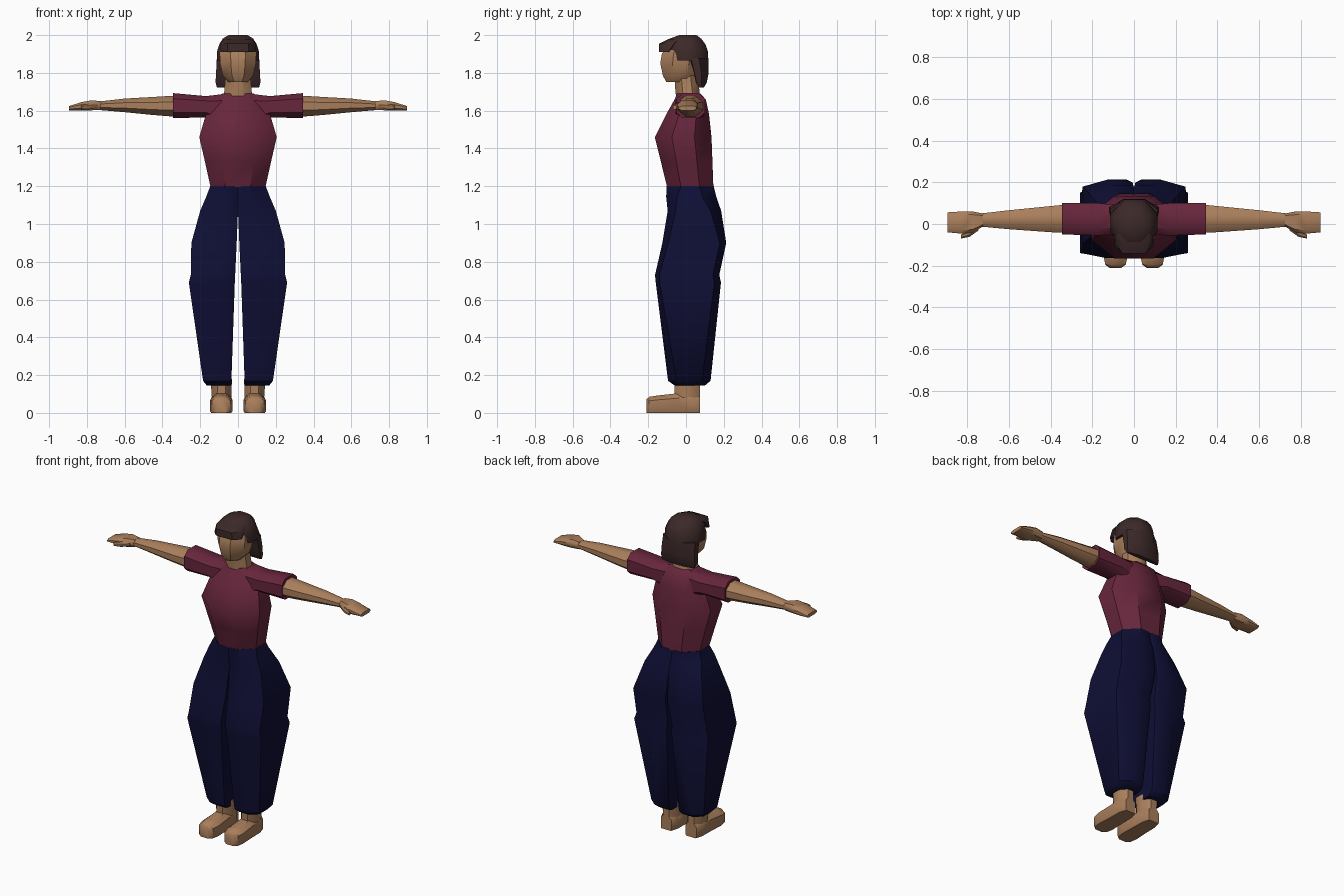
import bpy, bmesh, math


def material(name, rgb):
    m = bpy.data.materials.new(name)
    m.diffuse_color = (*rgb, 1)
    return m


SKIN = material("tan skin", (0.40, 0.21, 0.105))
SHIRT = material("maroon cloth", (0.135, 0.019, 0.045))
NAVY = material("navy cloth", (0.0045, 0.0045, 0.035))
HAIR = material("dark brown hair", (0.046, 0.022, 0.022))


def octagon(axis, p, a0, a1, b0, b1, cut=(.3, .3)):
    """Box section across an axis with cut corners; cut is one pair or four pairs."""
    c = [cut] * 4 if not isinstance(cut[0], tuple) else cut
    w, h = a1 - a0, b1 - b0
    pts = [(a0, b0 + c[0][1] * h), (a0 + c[0][0] * w, b0),
           (a1 - c[1][0] * w, b0), (a1, b0 + c[1][1] * h),
           (a1, b1 - c[2][1] * h), (a1 - c[2][0] * w, b1),
           (a0 + c[3][0] * w, b1), (a0, b1 - c[3][1] * h)]
    place = {'x': lambda a, b: (p, a, b), 'y': lambda a, b: (a, p, b), 'z': lambda a, b: (a, b, p)}
    return [place[axis](a, b) for a, b in pts]


def loft(name, mat, axis, sections, cut=(.3, .3), mirror=False, angle=40):
    """Skin a row of octagon sections into one closed part."""
    bm = bmesh.new()
    rings = [[bm.verts.new(v) for v in octagon(axis, *s[:5], s[5] if len(s) > 5 else cut)]
             for s in sections]
    for r, q in zip(rings, rings[1:]):
        for i in range(8):
            j = (i + 1) % 8
            bm.faces.new((r[i], r[j], q[j], q[i]))
    bm.faces.new(rings[0])
    bm.faces.new(rings[-1])
    bmesh.ops.recalc_face_normals(bm, faces=bm.faces)
    me = bpy.data.meshes.new(name)
    bm.to_mesh(me)
    bm.free()
    me.materials.append(mat)
    ob = bpy.data.objects.new(name, me)
    bpy.context.collection.objects.link(ob)
    bpy.ops.object.select_all(action='DESELECT')
    ob.select_set(True)
    bpy.context.view_layer.objects.active = ob
    bpy.ops.object.shade_smooth_by_angle(angle=math.radians(angle))
    if mirror:
        ob.modifiers.new("mirror", 'MIRROR').use_mirror_merge = False
    return ob


# shirt body and sleeves
loft("shirt_body", SHIRT, 'z', [
    (1.195, -.145, .145, -.10, .145), (1.33, -.175, .175, -.133, .14),
    (1.46, -.205, .205, -.165, .135), (1.58, -.17, .17, -.105, .122),
    (1.66, -.14, .14, -.06, .105), (1.69, -.085, .085, -.048, .075)], (.27, .3))
loft("sleeve", SHIRT, 'x', [
    (.06, -.05, .09, 1.52, 1.69), (.17, -.055, .10, 1.565, 1.677),
    (.345, -.05, .10, 1.56, 1.693)], (.22, .22), True)

# arms, hands and thumbs
loft("arm", SKIN, 'x', [
    (.25, -.04, .09, 1.57, 1.68), (.36, -.042, .09, 1.57, 1.678),
    (.46, -.035, .08, 1.578, 1.672), (.60, -.025, .066, 1.592, 1.664),
    (.74, -.012, .05, 1.604, 1.648)], mirror=True)
loft("hand", SKIN, 'x', [
    (.725, -.012, .05, 1.604, 1.65), (.775, -.042, .06, 1.602, 1.655),
    (.83, -.046, .06, 1.60, 1.645), (.895, -.04, .056, 1.602, 1.624)], (.15, .3), True)
loft("thumb", SKIN, 'x', [
    (.745, -.03, 0, 1.61, 1.64), (.79, -.062, -.03, 1.607, 1.637),
    (.83, -.07, -.05, 1.607, 1.628)], mirror=True)


# trousers: each leg is flat on the inside and shaped on the outside
def leg_cut(fx, front, back):
    return ((.12, .04), (fx, front), (fx, back), (.12, .04))


loft("trouser_leg", NAVY, 'z', [
    (.145, .035, .165, -.06, .10, leg_cut(.35, .25, .25)),
    (.17, .035, .185, -.095, .13, leg_cut(.35, .2, .2)),
    (.69, .017, .26, -.16, .185, leg_cut(.5, .06, .1)),
    (.73, .015, .25, -.164, .176, leg_cut(.5, .07, .1)),
    (.90, .007, .247, -.125, .213, leg_cut(.5, .09, .1)),
    (1.07, 0, .20, -.097, .186, leg_cut(.5, .15, .2)),
    (1.145, 0, .168, -.105, .16, leg_cut(.5, .22, .28)),
    (1.20, 0, .147, -.102, .147, leg_cut(.52, .3, .3))], mirror=True)

# ankles and bare feet
loft("ankle", SKIN, 'z', [
    (.03, .035, .135, -.055, .075), (.10, .035, .14, -.06, .075),
    (.18, .032, .145, -.06, .075)], mirror=True)
sole = ((.05, .08), (.05, .08), (.25, .25), (.25, .25))
loft("foot", SKIN, 'y', [
    (.075, .05, .125, 0, .09, sole), (.03, .035, .14, 0, .11, sole),
    (-.06, .033, .142, 0, .102, sole), (-.15, .03, .147, 0, .092, sole),
    (-.195, .04, .138, 0, .085, sole), (-.21, .06, .118, 0, .07, sole)], mirror=True)

# neck and head
loft("neck", SKIN, 'z', [
    (1.66, -.085, .085, -.05, .075), (1.70, -.073, .073, -.056, .072),
    (1.79, -.065, .065, -.062, .06)])
loft("head", SKIN, 'z', [
    (1.752, -.052, .052, -.105, .04), (1.785, -.08, .08, -.122, .06),
    (1.85, -.095, .095, -.136, .08), (1.90, -.097, .097, -.128, .08),
    (1.95, -.085, .085, -.10, .07)])

# hair: crown, fringe and the long back
loft("hair_crown", HAIR, 'z', [
    (1.865, -.112, .112, -.095, .118), (1.91, -.112, .112, -.108, .117),
    (1.95, -.10, .10, -.115, .104), (1.982, -.08, .08, -.085, .08),
    (2.0, -.05, .05, -.035, .055)], angle=50)
fringe = ((.2, .7), (.2, .7), (.05, .05), (.05, .05))
loft("hair_fringe", HAIR, 'z', [
    (1.91, -.093, .093, -.142, -.09, fringe), (1.955, -.092, .092, -.142, -.06, fringe),
    (1.98, -.075, .075, -.09, -.03, fringe)])
back = ((.03, .05), (.03, .05), (.28, .5), (.28, .5))
loft("hair_back", HAIR, 'z', [
    (1.722, -.112, .112, .07, .095, back), (1.75, -.119, .119, .052, .11, back),
    (1.80, -.116, .116, .042, .12, back), (1.88, -.112, .112, .02, .118, back)])
